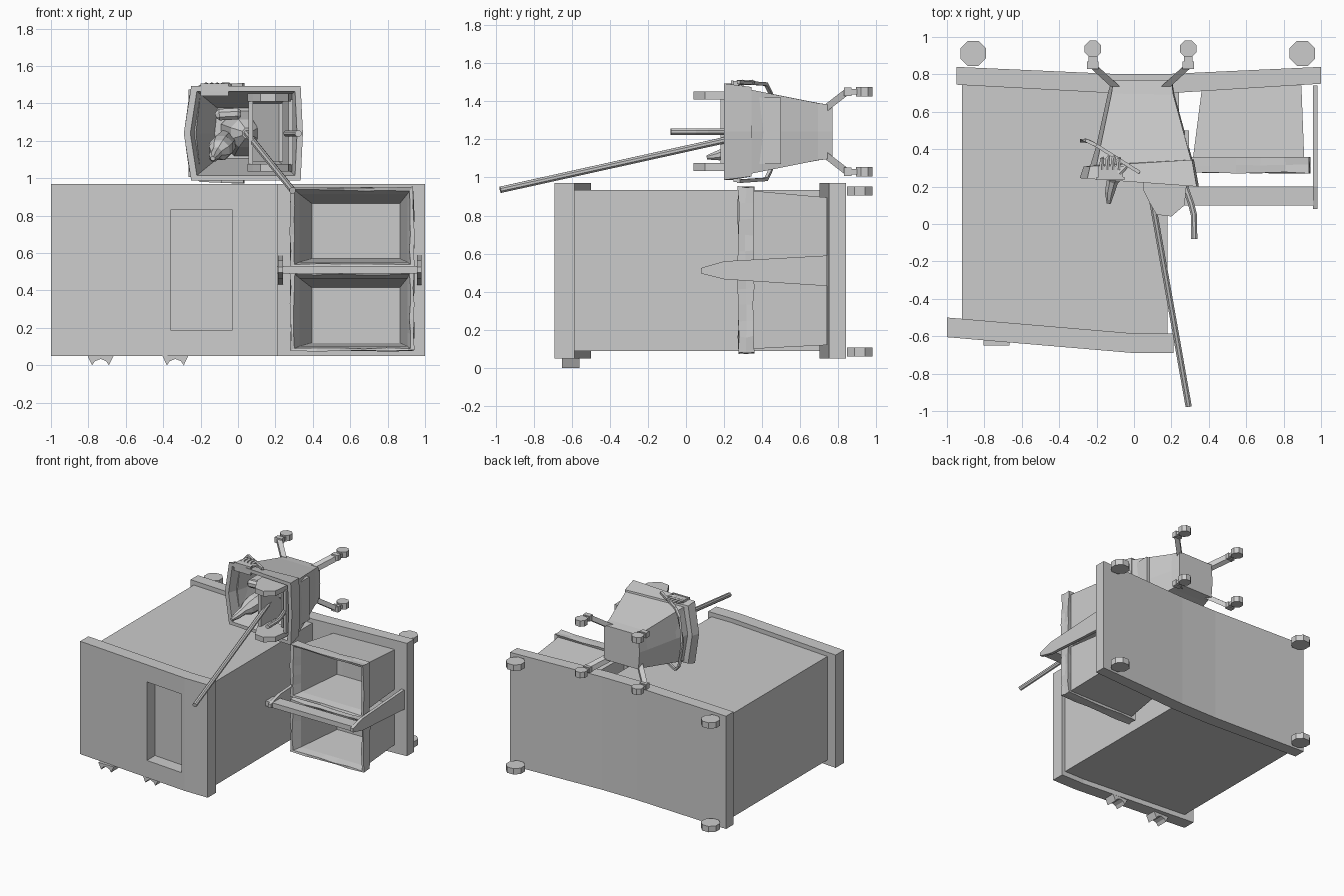
import bpy, bmesh, math, random
from mathutils import Vector

if "Cube" in bpy.data.objects:
    bpy.data.objects.remove(bpy.data.objects["Cube"])
random.seed(4)


def loft(name, rings, cap=True):
    """Skin a list of equal-length point rings, capping both ends."""
    bm = bmesh.new()
    rv = [[bm.verts.new(p) for p in r] for r in rings]
    n = len(rings[0])
    for a, b in zip(rv, rv[1:]):
        for i in range(n):
            j = (i + 1) % n
            bm.faces.new((a[i], a[j], b[j], b[i]))
    if cap:
        bm.faces.new(rv[0])
        bm.faces.new(rv[-1])
    bmesh.ops.recalc_face_normals(bm, faces=bm.faces)
    me = bpy.data.meshes.new(name)
    bm.to_mesh(me)
    bm.free()
    ob = bpy.data.objects.new(name, me)
    bpy.context.collection.objects.link(ob)
    return ob


def prism_z(name, pts, z0, z1):
    return loft(name, [[(x, y, z) for x, y in pts] for z in (z0, z1)])


def prism_x(name, pts, x0, x1):
    return loft(name, [[(x, y, z) for y, z in pts] for x in (x0, x1)])


def prism_y(name, pts, y0, y1):
    return loft(name, [[(x, y, z) for x, z in pts] for y in (y0, y1)])


def box(name, x0, x1, y0, y1, z0, z1):
    return prism_z(name, [(x0, y0), (x1, y0), (x1, y1), (x0, y1)], z0, z1)


def ngon(cx, cy, r, n=8):
    return [(cx + r * math.cos(math.tau * (i + .5) / n),
             cy + r * math.sin(math.tau * (i + .5) / n)) for i in range(n)]


def tube(name, path, radii, n=8):
    """Round bar through a path; radii is one number or one per point."""
    path = [Vector(p) for p in path]
    if not isinstance(radii, (list, tuple)):
        radii = [radii] * len(path)
    rings = []
    for i, p in enumerate(path):
        d = path[min(i + 1, len(path) - 1)] - path[max(i - 1, 0)]
        q = d.to_track_quat('Z', 'Y')
        rings.append([p + q @ Vector((x, y, 0)) for x, y in ngon(0, 0, radii[i], n)])
    return loft(name, rings)


# Cart: bent base plate, body, bent top plate with a rectangular opening
prism_z("base_plate", [(-.95, .745), (-.12, .70), (.2, .70), (1, .75),
                       (1, .84), (.2, .803), (-.12, .803), (-.95, .84)], .05, .97)
prism_z("cart_body", [(-.92, -.507), (0, -.585), (.18, -.585), (.18, .71),
                      (-.12, .71), (-.92, .75)], .09, .935)
plate = prism_z("top_plate", [(-1, -.605), (0, -.69), (.21, -.69), (.21, -.585),
                              (0, -.585), (-1, -.5)], .05, .97)
cutter = box("opening_cutter", -.36, -.03, -1, -.3, .19, .83)
cutter.hide_render = True
mod = plate.modifiers.new("opening", 'BOOLEAN')
mod.operation = 'DIFFERENCE'
mod.solver = 'EXACT'
mod.object = cutter
bpy.context.view_layer.objects.active = plate
bpy.ops.object.modifier_apply(modifier=mod.name)
bpy.data.objects.remove(cutter)

# Small arched hooks on the plate's lower edge
for x in (-.735, -.335):
    prism_y("hook", [(x - .07, .052), (x - .045, 0), (x - .03, .022), (x, .034),
                     (x + .03, .022), (x + .045, 0), (x + .07, .052)], -.65, -.56)

# Cart wheels
for x in (-.86, .9):
    for z in (.06, .905):
        prism_z("cart_wheel", ngon(x, .912, .073), z, z + .048)

# Side frame: two tapered fins joined by a bar
fin = [(.74, .43), (.74, .59), (.2, .56), (.08, .525), (.08, .495), (.2, .465)]
for x in (.215, .957):
    prism_x("frame_fin", fin, x, x + .025)
box("frame_bar", .18, .96, .1, .2, .49, .53)


# Two open bins with a wavy liner folded over the rim
def rect(x0, x1, z0, z1, y, jit=0, n=5):
    c = [(x0, z0), (x1, z0), (x1, z1), (x0, z1)]
    pts = []
    for (ax, az), (bx, bz) in zip(c, c[1:] + c[:1]):
        for i in range(n):
            t = i / n
            pts.append((ax + (bx - ax) * t + random.uniform(-jit, jit),
                        y + random.uniform(-jit, jit),
                        az + (bz - az) * t + random.uniform(-jit, jit)))
    return pts


for z in (.285, .735):
    loft("bin", [rect(.365, .895, z - .165, z + .16, .74),
                 rect(.315, .91, z - .185, z + .195, .35),
                 rect(.285, .94, z - .205, z + .213, .355, .005),
                 rect(.28, .94, z - .207, z + .215, .315, .005),
                 rect(.28, .94, z - .207, z + .215, .275, .005),
                 rect(.30, .92, z - .195, z + .20, .278, .004),
                 rect(.33, .905, z - .183, z + .18, .34),
                 rect(.395, .865, z - .165, z + .13, .715)])


# Mop bucket: hexagonal hollow shell with a thick rim band
def bucket_ring(x0, x1, h, point, yl, yr):
    c = 1.24
    out = [(x0, c + h), (x1, c + h), (x1 + point * .3, c), (x1, c - h),
           (x0, c - h), (x0 - point, c)]
    return [(x, yl + (yr - yl) * (x + .29) / .63, z) for x, z in out]


loft("bucket", [bucket_ring(-.11, .2, .14, .01, .77, .77),
                bucket_ring(-.12, .21, .15, .02, .7, .69),
                bucket_ring(-.2, .305, .22, .025, .31, .345),
                bucket_ring(-.235, .31, .235, .035, .305, .345),
                bucket_ring(-.25, .335, .253, .04, .245, .2),
                bucket_ring(-.22, .305, .225, .035, .245, .2),
                bucket_ring(-.11, .2, .135, .015, .67, .67)])

# Bucket legs and casters
for x, sx in ((-.22, -1), (.29, 1)):
    for sz in (-1, 1):
        z = 1.24 + sz * .21
        a, b = x - sx * .12, 1.24 + sz * .125
        prof = lambda cx, cz, y, d: [(cx - .025, y - d, cz - .022), (cx + .025, y + d if sx > 0 else y - d, cz - .022),
                                     (cx + .025, y + d if sx > 0 else y - d, cz + .022), (cx - .025, y - d, cz + .022)]
        loft("bucket_leg", [prof(a, b, .735, 0), prof(x, z, .845, 0)])
        box("caster_fork", x - .03, x + .03, .83, .87, z - .022, z + .022)
        box("caster_stem", x - .024, x + .024, .86, .91, z - .014, z + .014)
        prism_z("caster_wheel", ngon(x, .936, .048), z - .024, z + .024)

# Bucket carrying handle, wrapped round the left side
half = [(.03, .275, 1.5), (-.2, .42, 1.49), (-.25, .445, 1.44)]
tube("bucket_handle", half + [(-.28, .445, 1.24)] +
     [(x, y, 2.48 - z) for x, y, z in reversed(half)], .013, 4)

# Wringer: two shaped cheeks, side walls and a press plate
cheek = [(.05, .3), (.05, .18), (.08, .12), (.12, .05), (.2, .04), (.27, .1), (.29, .3)]
for z in (1.035, 1.41):
    prism_z("wringer_cheek", cheek, z, z + .042)
box("wringer_wall", .055, .08, .18, .5, 1.07, 1.42)
box("wringer_wall", .27, .295, .2, .5, 1.07, 1.42)
loft("wringer_press", [[(.08, .5, z), (.1, .5, z), (.24, .24, z), (.22, .24, z)] for z in (1.09, 1.4)])
tube("wringer_lever", [(.26, .24, 1.24), (.28, .18, 1.24), (.305, .11, 1.24),
                       (.32, .05, 1.24), (.322, -.08, 1.24)], .018)

# Mop: long handle with a head resting in the bucket
tube("mop_handle", [(.292, -.975, .935), (.04, .45, 1.25)], .018)
tube("mop_head", [(.05, .4, 1.24), (.035, .46, 1.24), (.03, .66, 1.24)], [.03, .08, .13])

# Spray bottle and scrub brush stored in the bucket
tube("bottle", [(-.06, .6, 1.2), (-.09, .33, 1.165), (-.1, .27, 1.15), (-.115, .23, 1.135),
                (-.13, .17, 1.115), (-.135, .11, 1.105)], [.06, .068, .06, .033, .028, .012])
tube("brush", [(-.12, .3, 1.335), (-.1, .3, 1.34), (0, .3, 1.345), (.015, .3, 1.345)],
     [.015, .033, .033, .02])
box("brush_back", -.11, .005, .3, .42, 1.32, 1.365)

# Glove draped over the bucket rim
box("glove_palm", -.19, -.06, .24, .31, 1.485, 1.505)
for i in range(4):
    x = -.175 + i * .03
    tube("glove_finger", [(x, .29, 1.497), (x + .005, .35, 1.5), (x + .012, .372 - .012 * abs(i - 1.5), 1.496)],
         [.014, .013, .007], 6)
tube("glove_thumb", [(-.08, .27, 1.497), (-.05, .3, 1.5), (-.035, .315, 1.495)], [.015, .013, .007], 6)
box("glove_cuff", -.2, -.05, .235, .25, 1.44, 1.508)
# Pale strap on the bucket's underside, opposite the glove
box("bucket_latch", -.09, .03, .25, .28, .975, .995)
